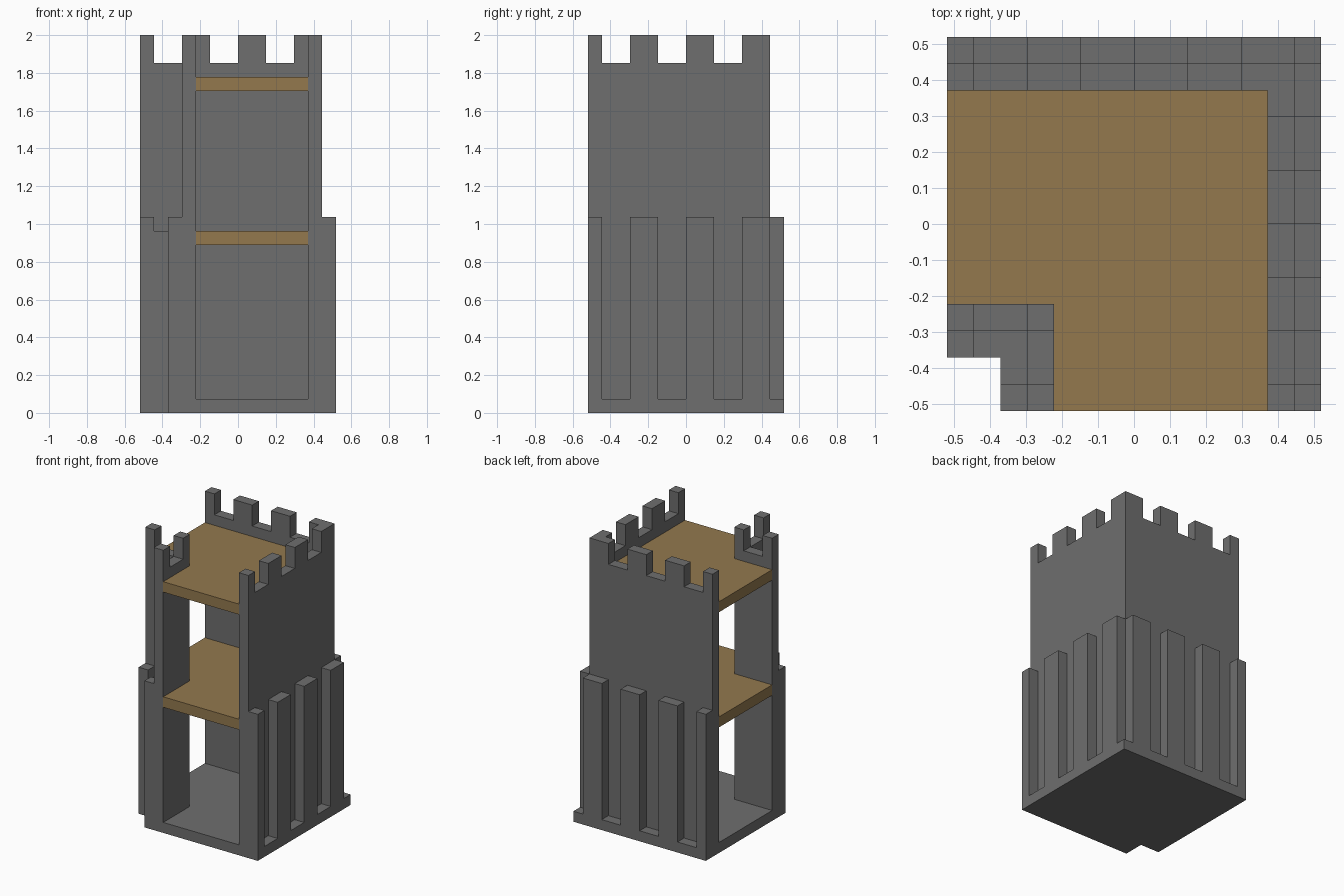
import bpy
import bmesh

if "Cube" in bpy.data.objects:
    bpy.data.objects.remove(bpy.data.objects["Cube"], do_unlink=True)

U = 2 / 27  # one building block; all sizes below count blocks


def material(name, rgb):
    mat = bpy.data.materials.new(name)
    mat.use_nodes = True
    mat.diffuse_color = (*rgb, 1)
    mat.node_tree.nodes["Principled BSDF"].inputs["Base Color"].default_value = (*rgb, 1)
    return mat


STONE = material("grey stone", (0.157, 0.157, 0.157))
WOOD = material("brown wood", (0.292, 0.19, 0.076))


def flat(x, y, z):
    return x, y, z


def along_x(a, z, d):
    return a, d, z


def along_y(a, z, d):
    return d, a, z


def prism(name, outline, start, end, place, mat):
    """Extrude an outline from start to end, laid out by the place function."""
    bm = bmesh.new()
    verts = [bm.verts.new([c * U for c in place(a, b, start)]) for a, b in outline]
    face = bm.faces.new(verts)
    ext = bmesh.ops.extrude_face_region(bm, geom=[face])
    shift = [c * U for c in place(0, 0, end - start)]
    moved = [v for v in ext["geom"] if isinstance(v, bmesh.types.BMVert)]
    bmesh.ops.translate(bm, verts=moved, vec=shift)
    bmesh.ops.recalc_face_normals(bm, faces=bm.faces)
    mesh = bpy.data.meshes.new(name)
    bm.to_mesh(mesh)
    bm.free()
    mesh.materials.append(mat)
    obj = bpy.data.objects.new(name, mesh)
    bpy.context.collection.objects.link(obj)
    return obj


def rect(a0, a1, b0, b1):
    return [(a0, b0), (a1, b0), (a1, b1), (a0, b1)]


def battlement(end, merlons):
    """Wall outline with raised merlons, from the open edge to the given end."""
    pts = [(end, 1), (-7, 1)]
    for a, b in merlons:
        pts += [(a, 25), (a, 27), (b, 27), (b, 25)]
    # outer merlons reach the wall ends, so drop the doubled points there
    return [p for p in pts if p not in ((-7, 25), (end, 25))]


def notched(low, high, notch):
    """Square with its front right-hand corner cut away."""
    return [(notch, low), (high, low), (high, high), (low, high),
            (low, notch), (notch, notch)]


# Base and wooden floors
prism("base", notched(-7, 7, -5), 0, 1, flat, STONE)
prism("middle_floor", notched(-7, 5, -3), 12, 13, flat, WOOD)
prism("top_floor", notched(-7, 5, -3), 23, 24, flat, WOOD)

MERLONS = [(-7, -6), (-4, -2), (0, 2), (4, 6)]
CORNER_MERLONS = [(-7, -6), (-4, -3)]

# The two full walls with their ribs, and the two short corner walls
for side, corner, place in (("back", "corner_front", along_x),
                            ("left", "corner_side", along_y)):
    prism(side + "_wall", battlement(6, MERLONS), 5, 6, place, STONE)
    for i, (a, b) in enumerate(MERLONS):
        prism(f"{side}_rib_{i + 1}", rect(a, b, 1, 14), 6, 7, place, STONE)
    prism(corner + "_wall", battlement(-3, CORNER_MERLONS), -4, -3, place, STONE)
    prism(corner + "_rib", rect(-7, -6, 1, 14), -5, -4, place, STONE)

# Lower thickening wrapped around the inner corner
prism("corner_buttress",
      [(-6, -5), (-5, -5), (-5, -6), (-4, -6), (-4, -4), (-6, -4)],
      1, 13, flat, STONE)
